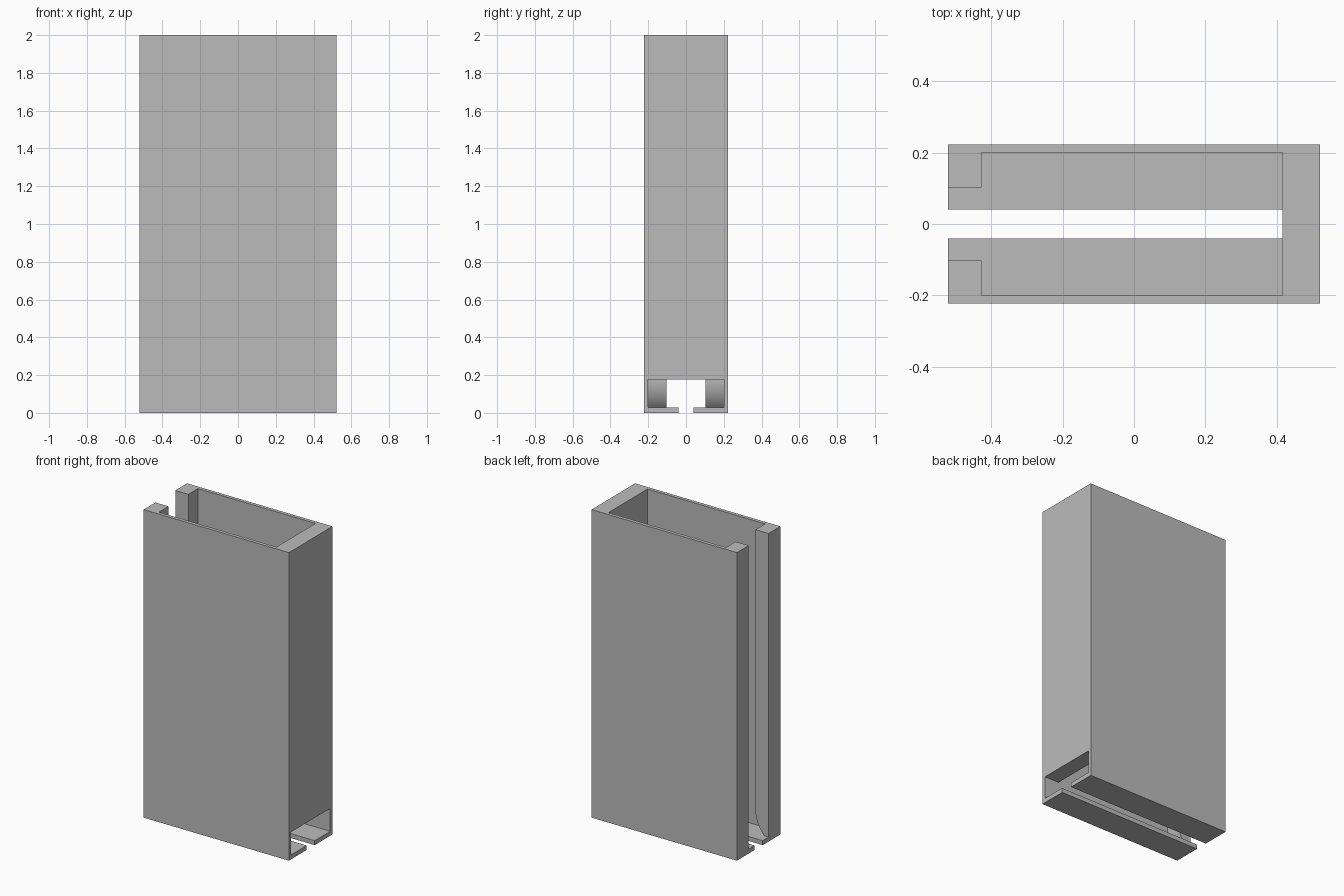
import bpy, bmesh, math

cube = bpy.data.objects.get("Cube")
if cube:
    bpy.data.objects.remove(cube, do_unlink=True)

# Overall sizes
HALF_X, HALF_Y, HEIGHT = 0.522, 0.223, 2.0
INNER_Y = 0.2          # half depth of the cavity
POST_X, BACK_X = -0.428, 0.417   # cavity ends
FLOOR, EXIT_TOP = 0.029, 0.177
FRONT_GAP, FLOOR_GAP = 0.102, 0.041   # half widths of the slots
OVER = 0.1             # cutter overshoot

grey = bpy.data.materials.new("plain grey")
grey.use_nodes = True
colour = (0.5, 0.5, 0.5, 1)
grey.diffuse_color = colour
grey.node_tree.nodes["Principled BSDF"].inputs["Base Color"].default_value = colour


def prism(name, profile, half_depth):
    """Extrude an x-z profile symmetrically along y."""
    bm = bmesh.new()
    face = bm.faces.new([bm.verts.new((x, -half_depth, z)) for x, z in profile])
    out = bmesh.ops.extrude_face_region(bm, geom=[face])
    moved = [v for v in out["geom"] if isinstance(v, bmesh.types.BMVert)]
    bmesh.ops.translate(bm, verts=moved, vec=(0, 2 * half_depth, 0))
    bmesh.ops.recalc_face_normals(bm, faces=bm.faces)
    mesh = bpy.data.meshes.new(name)
    bm.to_mesh(mesh)
    bm.free()
    mesh.materials.append(grey)
    obj = bpy.data.objects.new(name, mesh)
    bpy.context.collection.objects.link(obj)
    return obj


def rect(x0, x1, z0, z1):
    return [(x0, z0), (x1, z0), (x1, z1), (x0, z1)]


body = prism("magazine_body", rect(-HALF_X, HALF_X, 0, HEIGHT), HALF_Y)

# Cavity: open top, exit at the foot, rounded relief on the lower posts
drop = EXIT_TOP - FLOOR
radius = 0.2
sweep = math.asin(drop / radius)
steps = 12
relief = []
for i in range(steps + 1):
    a = sweep * i / steps
    relief.append((POST_X - radius * (1 - math.cos(a)),
                   EXIT_TOP - radius * math.sin(a)))
cavity = [(POST_X, HEIGHT + OVER)] + relief + [
    (HALF_X + OVER, FLOOR), (HALF_X + OVER, EXIT_TOP),
    (BACK_X, EXIT_TOP), (BACK_X, HEIGHT + OVER)]

cutters = [
    prism("cavity_cutter", cavity, INNER_Y),
    prism("post_gap_cutter",
          rect(-HALF_X - OVER, 0, FLOOR, HEIGHT + OVER), FRONT_GAP),
    prism("floor_gap_cutter",
          rect(-HALF_X - OVER, HALF_X + OVER, -OVER, OVER), FLOOR_GAP),
]

# Cut the body, then drop the cutters
for cutter in cutters:
    cutter.hide_render = True
    mod = body.modifiers.new(cutter.name, 'BOOLEAN')
    mod.operation = 'DIFFERENCE'
    mod.solver = 'EXACT'
    mod.object = cutter

bpy.ops.object.select_all(action='DESELECT')
body.select_set(True)
bpy.context.view_layer.objects.active = body
for cutter in cutters:
    bpy.ops.object.modifier_apply(modifier=cutter.name)
    bpy.data.objects.remove(cutter, do_unlink=True)

bpy.ops.object.shade_smooth_by_angle(angle=math.radians(20))
